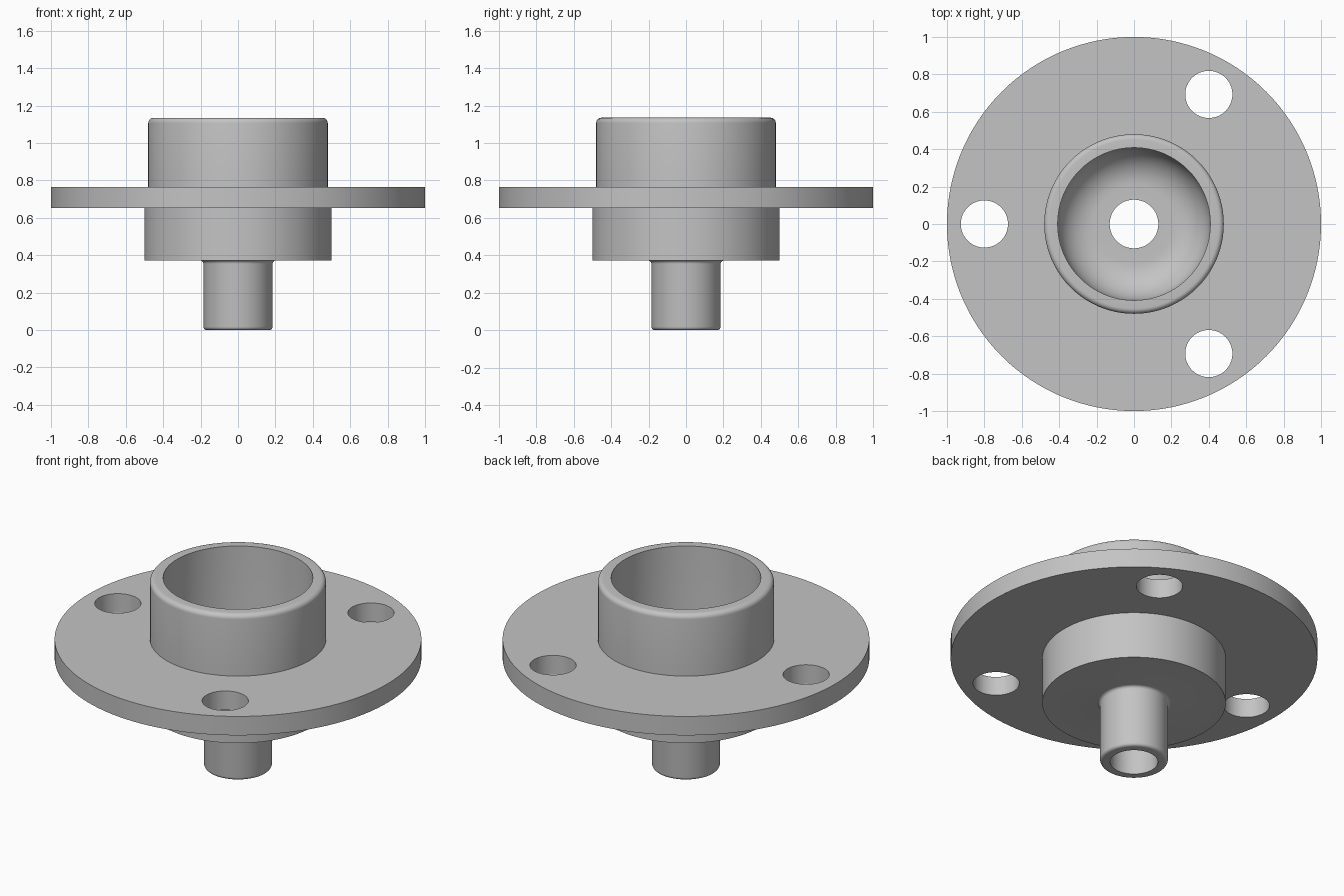
import bpy, bmesh, math
from mathutils import Matrix, Vector

cube = bpy.data.objects.get("Cube")
if cube:
    bpy.data.objects.remove(cube, do_unlink=True)

SEGMENTS = 128

metal = bpy.data.materials.new("plain grey")
metal.use_nodes = True
GREY = (0.55, 0.55, 0.55, 1.0)
metal.diffuse_color = GREY
metal.node_tree.nodes["Principled BSDF"].inputs["Base Color"].default_value = GREY


def arc(cx, cz, radius, start, end, steps):
    """Points (r, z) on an arc, angles in degrees."""
    angles = [math.radians(start + (end - start) * i / steps) for i in range(steps + 1)]
    return [(cx + radius * math.cos(a), cz + radius * math.sin(a)) for a in angles]


def lathe(name, profile):
    """Revolve a closed (r, z) profile around z."""
    bm = bmesh.new()
    verts = [bm.verts.new((r, 0, z)) for r, z in profile]
    edges = [bm.edges.new((verts[i - 1], verts[i])) for i in range(len(verts))]
    bmesh.ops.spin(bm, geom=verts + edges, cent=(0, 0, 0), axis=(0, 0, 1),
                   angle=math.tau, steps=SEGMENTS, use_merge=True)
    bmesh.ops.remove_doubles(bm, verts=bm.verts, dist=1e-5)
    bmesh.ops.recalc_face_normals(bm, faces=bm.faces)
    mesh = bpy.data.meshes.new(name)
    bm.to_mesh(mesh)
    bm.free()
    mesh.materials.append(metal)
    obj = bpy.data.objects.new(name, mesh)
    bpy.context.collection.objects.link(obj)
    return obj


# Body: stem, hub, flange and cup, outside upwards then inside downwards
profile = [(0.13, 0.0)]
profile += arc(0.167, 0.018, 0.018, -90, 0, 5)         # rounded stem end
profile += arc(0.203, 0.354, 0.018, 180, 90, 5)        # fillet under the hub
profile += [(0.5, 0.372), (0.5, 0.652), (1.0, 0.652), (1.0, 0.766), (0.48, 0.766)]
profile += arc(0.452, 1.107, 0.028, 0, 90, 6)          # rounded cup rim
profile += [(0.408, 1.135)]
profile += arc(0.208, 0.67, 0.2, 0, -90, 14)           # rounded cup floor
profile += [(0.13, 0.47)]
body = lathe("flanged_hub", profile)

# Three bolt holes through the flange
bm = bmesh.new()
for degrees in (60, 180, 300):
    a = math.radians(degrees)
    place = Matrix.Translation(Vector((0.8 * math.cos(a), 0.8 * math.sin(a), 0.709)))
    bmesh.ops.create_cone(bm, cap_ends=True, segments=64, radius1=0.126,
                          radius2=0.126, depth=0.4, matrix=place)
mesh = bpy.data.meshes.new("bolt_hole_cutter")
bm.to_mesh(mesh)
bm.free()
mesh.materials.append(metal)
cutter = bpy.data.objects.new("bolt_hole_cutter", mesh)
cutter.hide_render = True
bpy.context.collection.objects.link(cutter)

holes = body.modifiers.new("bolt_holes", "BOOLEAN")
holes.operation = "DIFFERENCE"
holes.solver = "EXACT"
holes.object = cutter

bpy.ops.object.select_all(action="DESELECT")
body.select_set(True)
bpy.context.view_layer.objects.active = body
bpy.ops.object.modifier_apply(modifier=holes.name)
bpy.data.objects.remove(cutter, do_unlink=True)
bpy.ops.object.shade_smooth_by_angle(angle=math.radians(30))
